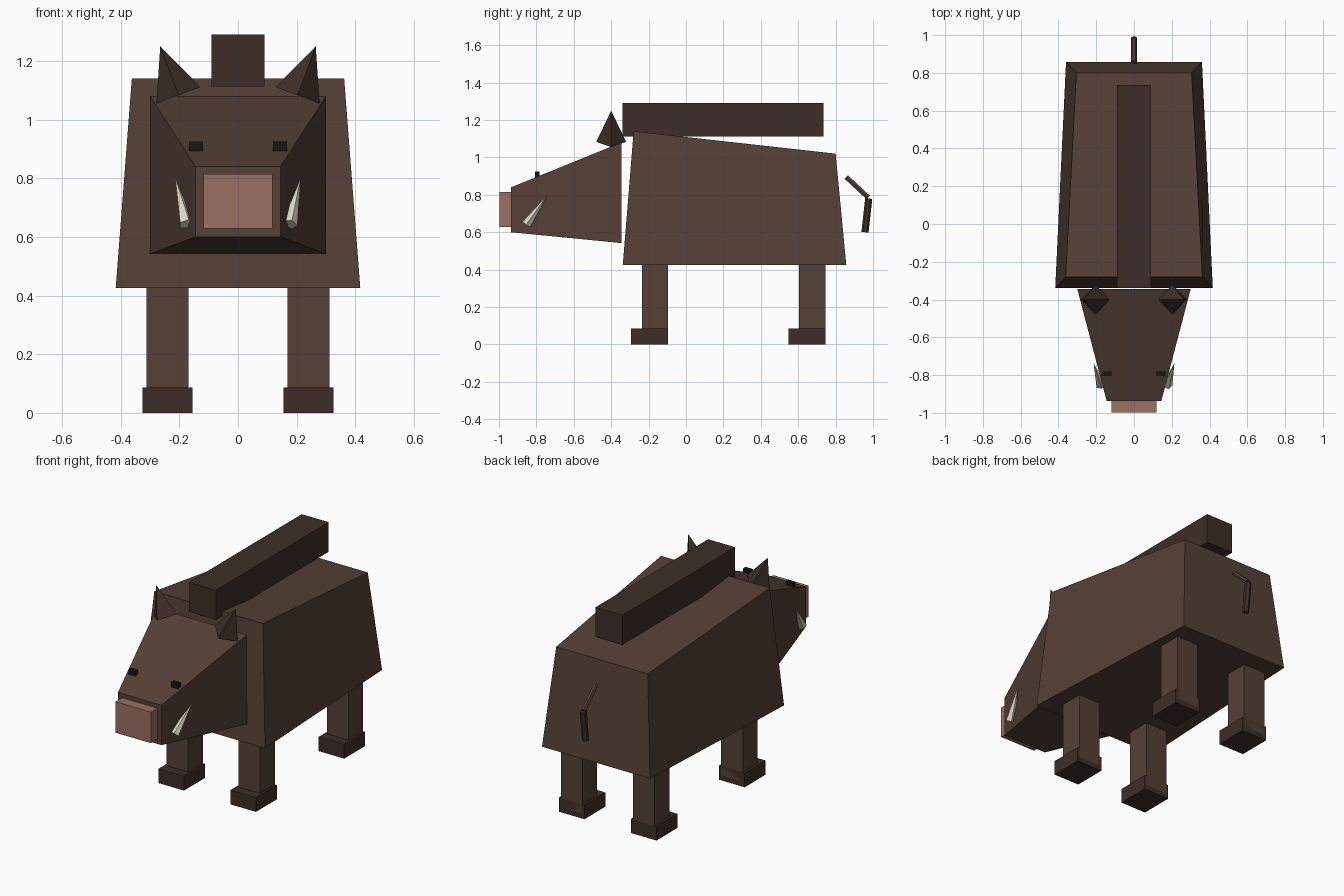
import bpy, bmesh
from mathutils import Vector

if "Cube" in bpy.data.objects:
    bpy.data.objects.remove(bpy.data.objects["Cube"])


def material(name, rgb):
    m = bpy.data.materials.new(name)
    m.diffuse_color = (*rgb, 1)
    m.use_nodes = True
    m.node_tree.nodes["Principled BSDF"].inputs["Base Color"].default_value = m.diffuse_color
    return m


HIDE = material("hide", (0.09, 0.052, 0.037))
DARK = material("dark_bristle", (0.048, 0.027, 0.021))
PINK = material("pink", (0.32, 0.16, 0.125))
IVORY = material("ivory", (0.72, 0.68, 0.56))
BLACK = material("black", (0.01, 0.008, 0.008))


def finish(name, bm, mat):
    bmesh.ops.recalc_face_normals(bm, faces=bm.faces)
    me = bpy.data.meshes.new(name)
    bm.to_mesh(me)
    bm.free()
    me.materials.append(mat)
    ob = bpy.data.objects.new(name, me)
    bpy.context.collection.objects.link(ob)
    return ob


def block(name, mat, corner):
    """Six-sided block; corner(sx, sy, sz) places each corner of a unit cube."""
    bm = bmesh.new()
    bmesh.ops.create_cube(bm, size=2)
    for v in bm.verts:
        v.co = corner(*(round(c) for c in v.co))
    return finish(name, bm, mat)


def box(name, mat, xs, ys, zs):
    return block(name, mat, lambda a, b, c: (xs[a > 0], ys[b > 0], zs[c > 0]))


def spike(name, mat, start, end, r1, r2, sides, across=(1, 0, 0)):
    """Cone or cylinder from start to end, one vertex lying towards 'across'."""
    start, end = Vector(start), Vector(end)
    axis = (end - start).normalized()
    u = Vector(across)
    u = (u - axis * u.dot(axis)).normalized()
    w = axis.cross(u)
    bm = bmesh.new()
    bmesh.ops.create_cone(bm, cap_ends=True, segments=sides, radius1=r1, radius2=r2,
                          depth=(end - start).length)
    mid = (start + end) / 2
    # cone vertices start on local y
    for v in bm.verts:
        v.co = mid + u * v.co.y - w * v.co.x + axis * v.co.z
    bmesh.ops.remove_doubles(bm, verts=bm.verts, dist=1e-5)
    return finish(name, bm, mat)


# Body: wider at the bottom and the shoulders, back slopes down to the rump
def body_corner(a, b, c):
    half = (0.417 if b < 0 else 0.36) - (0.055 if c > 0 else 0)
    y = ((-0.338, -0.28), (0.857, 0.80))[b > 0][c > 0]
    z = 0.425 if c < 0 else (1.14 if b < 0 else 1.02)
    return a * half, y, z


# Head: wedge narrowing to the snout
def head_corner(a, b, c):
    if b < 0:
        return a * 0.145, -0.936, (0.60, 0.84)[c > 0]
    return a * 0.30, -0.345, (0.542, 1.08)[c > 0]


block("body", HIDE, body_corner)
block("head", HIDE, head_corner)
box("snout", PINK, (-0.118, 0.118), (-0.998, -0.93), (0.628, 0.815))
box("mane", DARK, (-0.09, 0.09), (-0.34, 0.735), (1.112, 1.29))

for s, side in ((-1, "right"), (1, "left")):
    # Face details
    box(f"{side}_eye", BLACK, sorted((s * 0.119, s * 0.167)), (-0.806, -0.782), (0.88, 0.925))
    spike(f"{side}_ear", DARK, (s * 0.203, -0.40, 1.083), (s * 0.265, -0.40, 1.25), 0.08, 0, 4)
    spike(f"{side}_tusk", IVORY, (s * 0.176, -0.852, 0.643), (s * 0.214, -0.738, 0.803),
          0.027, 0, 5)
    # Legs and hooves
    for end, y in (("front", -0.095), ("back", 0.745)):
        box(f"{end}_{side}_leg", HIDE, sorted((s * 0.168, s * 0.312)), (y - 0.14, y), (0.03, 0.43))
        box(f"{end}_{side}_hoof", DARK, sorted((s * 0.155, s * 0.325)), (y - 0.198, y), (0, 0.086))

# Tail: two straight pieces
spike("tail_upper", HIDE, (0, 0.857, 0.895), (0, 0.975, 0.785), 0.015, 0.015, 6)
spike("tail_lower", DARK, (0, 0.977, 0.78), (0, 0.957, 0.60), 0.019, 0.019, 6, (0, 1, 0))
